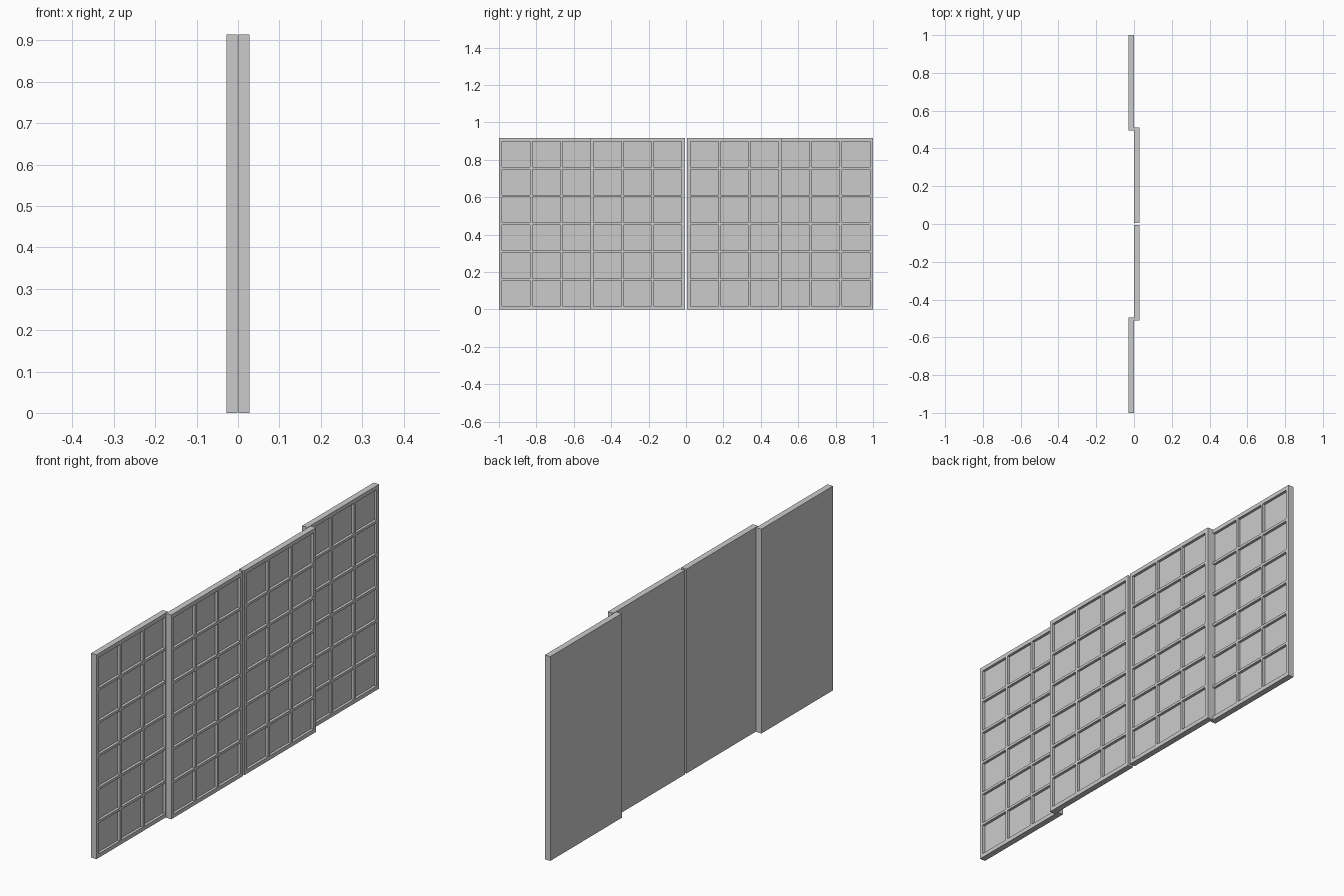
import bpy, bmesh

if "Cube" in bpy.data.objects:
    bpy.data.objects.remove(bpy.data.objects["Cube"])

HEIGHT, WIDTH, THICK = 0.915, 0.506, 0.027
RECESS = 0.012


def grid_lines(total, border, bar, count):
    """Edge positions of a row of openings: border, opening, bar, opening ..., border."""
    cell = (total - 2 * border - (count - 1) * bar) / count
    lines = [0.0]
    for i in range(count):
        start = border + i * (cell + bar)
        lines += [start, start + cell]
    return lines + [total]


def make_panel(name, front_x, y0):
    ys = grid_lines(WIDTH, 0.017, 0.011, 3)
    zs = grid_lines(HEIGHT, 0.018, 0.0115, 6)
    bm = bmesh.new()

    # lattice face
    v = [[bm.verts.new((front_x, y0 + y, z)) for z in zs] for y in ys]
    cells = []
    for i in range(len(ys) - 1):
        for j in range(len(zs) - 1):
            f = bm.faces.new((v[i][j], v[i + 1][j], v[i + 1][j + 1], v[i][j + 1]))
            if i % 2 and j % 2:
                cells.append(f)

    # outer sides and flat back
    rim = [e for e in bm.edges if e.is_boundary]
    out = bmesh.ops.extrude_edge_only(bm, edges=rim)["geom"]
    back = [g for g in out if isinstance(g, bmesh.types.BMVert)]
    bmesh.ops.translate(bm, verts=back, vec=(-THICK, 0, 0))
    bmesh.ops.holes_fill(bm, edges=[e for e in bm.edges if e.is_boundary], sides=0)

    # recessed panes
    for f in cells:
        out = bmesh.ops.extrude_face_region(bm, geom=[f])["geom"]
        if f.is_valid:
            bmesh.ops.delete(bm, geom=[f], context='FACES_ONLY')
        pane = [g for g in out if isinstance(g, bmesh.types.BMVert)]
        bmesh.ops.translate(bm, verts=pane, vec=(-RECESS, 0, 0))

    # merge flat strips into clean faces
    bmesh.ops.recalc_face_normals(bm, faces=bm.faces[:])
    bmesh.ops.dissolve_limit(bm, angle_limit=0.01, verts=bm.verts[:], edges=bm.edges[:])
    me = bpy.data.meshes.new(name)
    bm.to_mesh(me)
    bm.free()
    ob = bpy.data.objects.new(name, me)
    bpy.context.collection.objects.link(ob)
    return ob


# two rear outer panels, two front inner panels overlapping them
make_panel("outer_panel_left", -0.001, -1.0)
make_panel("outer_panel_right", -0.001, 1.0 - WIDTH)
make_panel("inner_panel_left", 0.001 + THICK, -0.006 - WIDTH)
make_panel("inner_panel_right", 0.001 + THICK, 0.006)
